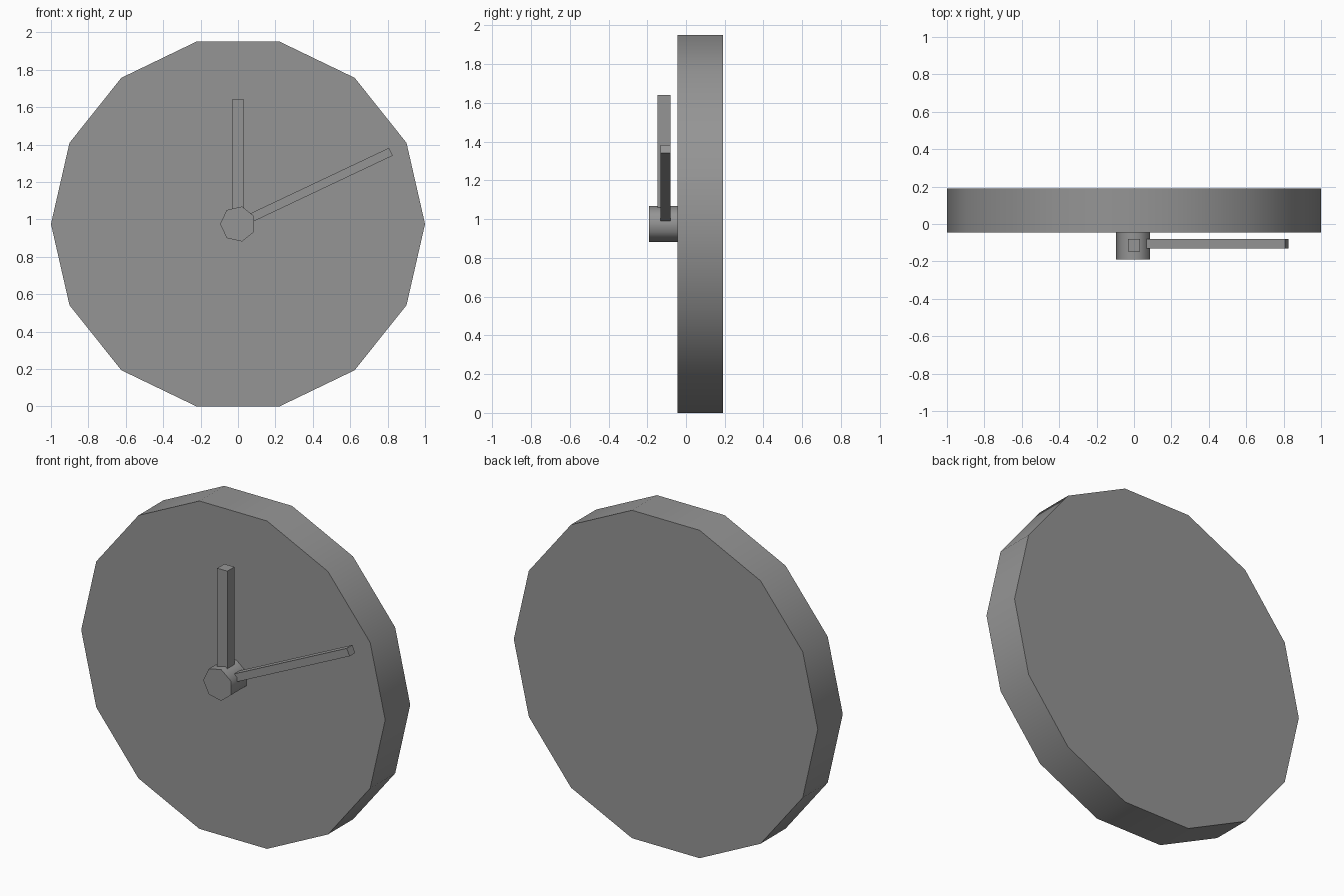
import bpy, math
from mathutils import Matrix

cube = bpy.data.objects.get("Cube")
if cube:
    bpy.data.objects.remove(cube, do_unlink=True)

grey = bpy.data.materials.new("plain_grey")
grey.use_nodes = True
grey.diffuse_color = (0.3, 0.3, 0.3, 1)
grey.node_tree.nodes["Principled BSDF"].inputs["Base Color"].default_value = (0.3, 0.3, 0.3, 1)

CENTRE_Z = math.cos(math.pi / 14)  # bottom flat of the body rests on the ground


def finish(name):
    obj = bpy.context.object
    obj.name = name
    obj.data.materials.append(grey)
    return obj


def disc(name, sides, radius, front, back, turn):
    """Polygonal drum along y; turn is the angle of its first corner from +x."""
    bpy.ops.mesh.primitive_cylinder_add(vertices=sides, radius=radius, depth=back - front)
    obj = finish(name)
    spin = Matrix.Rotation(turn - math.pi / 2, 4, 'Z')
    obj.data.transform(Matrix.Rotation(math.pi / 2, 4, 'X') @ spin)
    obj.location = (0, (front + back) / 2, CENTRE_Z)
    bpy.ops.object.shade_smooth_by_angle(angle=math.radians(60))


def hand(name, length, width, front, back, angle):
    """Square bar from inside the hub outwards, angle up from +x."""
    start = 0.03
    bpy.ops.mesh.primitive_cube_add(size=1)
    obj = finish(name)
    shape = Matrix.Diagonal((length - start, back - front, width, 1))
    shift = Matrix.Translation(((length + start) / 2, (front + back) / 2, 0))
    obj.data.transform(Matrix.Rotation(-angle, 4, 'Y') @ shift @ shape)
    obj.location = (0, 0, CENTRE_Z)


# Thick body and central hub
disc("clock_body", 14, 1.0, -0.045, 0.19, 0)
disc("hub", 7, 0.096, -0.19, -0.04, math.pi)

# Hands
hand("hour_hand", 0.665, 0.066, -0.148, -0.081, math.pi / 2)
hand("minute_hand", 0.904, 0.046, -0.132, -0.08, math.radians(25.3))
